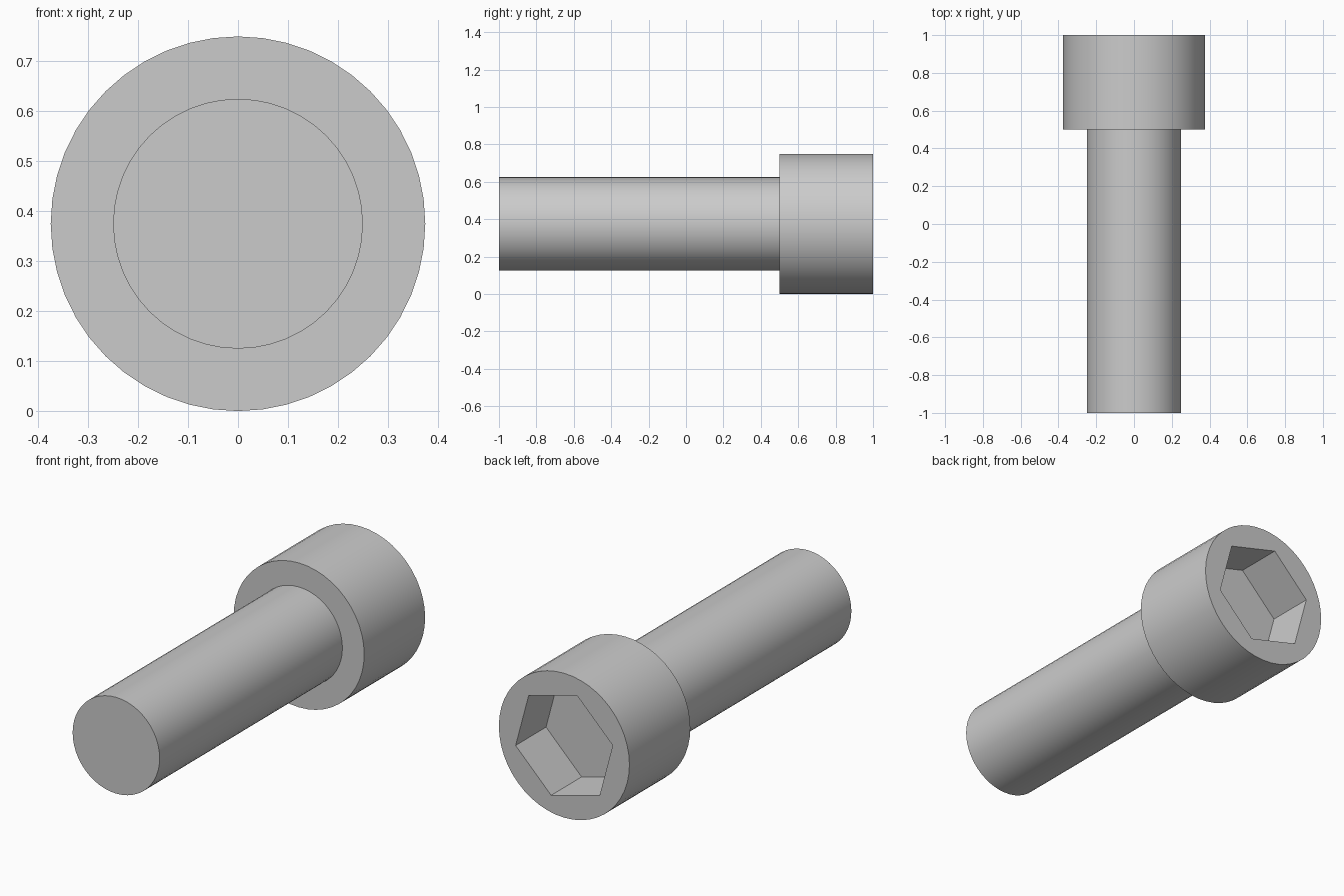
import bpy
import bmesh
from math import cos, sin, pi, radians

cube = bpy.data.objects.get("Cube")
if cube:
    bpy.data.objects.remove(cube, do_unlink=True)

HEAD_R, SHAFT_R, SOCKET_R = 0.375, 0.25, 0.2887
SEGMENTS = 48

grey = bpy.data.materials.new("light grey steel")
grey.use_nodes = True
colour = (0.6, 0.6, 0.6, 1)
grey.diffuse_color = colour
grey.node_tree.nodes["Principled BSDF"].inputs["Base Color"].default_value = colour


def turned_solid(name, profile, sides, start=0.0):
    """Solid of (radius, y) rings around the bolt axis, capped at both ends."""
    bm = bmesh.new()
    rings = []
    for r, y in profile:
        angles = [start + 2 * pi * i / sides for i in range(sides)]
        rings.append([bm.verts.new((r * cos(a), y, HEAD_R + r * sin(a))) for a in angles])
    for a, b in zip(rings, rings[1:]):
        for i in range(sides):
            j = (i + 1) % sides
            bm.faces.new((a[i], a[j], b[j], b[i]))
    bm.faces.new(rings[0])
    bm.faces.new(rings[-1])
    bmesh.ops.recalc_face_normals(bm, faces=bm.faces)
    mesh = bpy.data.meshes.new(name)
    bm.to_mesh(mesh)
    bm.free()
    mesh.materials.append(grey)
    obj = bpy.data.objects.new(name, mesh)
    bpy.context.collection.objects.link(obj)
    return obj


# Shaft and cylindrical head, turned as one piece
bolt = turned_solid("socket_head_bolt",
                    [(SHAFT_R, -1), (SHAFT_R, 0.5), (HEAD_R, 0.5), (HEAD_R, 1)], SEGMENTS)

# Hexagonal socket sunk into the head
cutter = turned_solid("hex_socket_cutter", [(SOCKET_R, 0.75), (SOCKET_R, 1.1)], 6, radians(45))
cutter.hide_render = True
cut = bolt.modifiers.new("hex_socket", 'BOOLEAN')
cut.operation = 'DIFFERENCE'
cut.solver = 'EXACT'
cut.object = cutter

bpy.ops.object.select_all(action='DESELECT')
bolt.select_set(True)
bpy.context.view_layer.objects.active = bolt
bpy.ops.object.modifier_apply(modifier=cut.name)
bpy.data.objects.remove(cutter, do_unlink=True)

# Smooth round sides with crisp rims and socket edges
bpy.ops.object.shade_smooth_by_angle(angle=radians(30))
